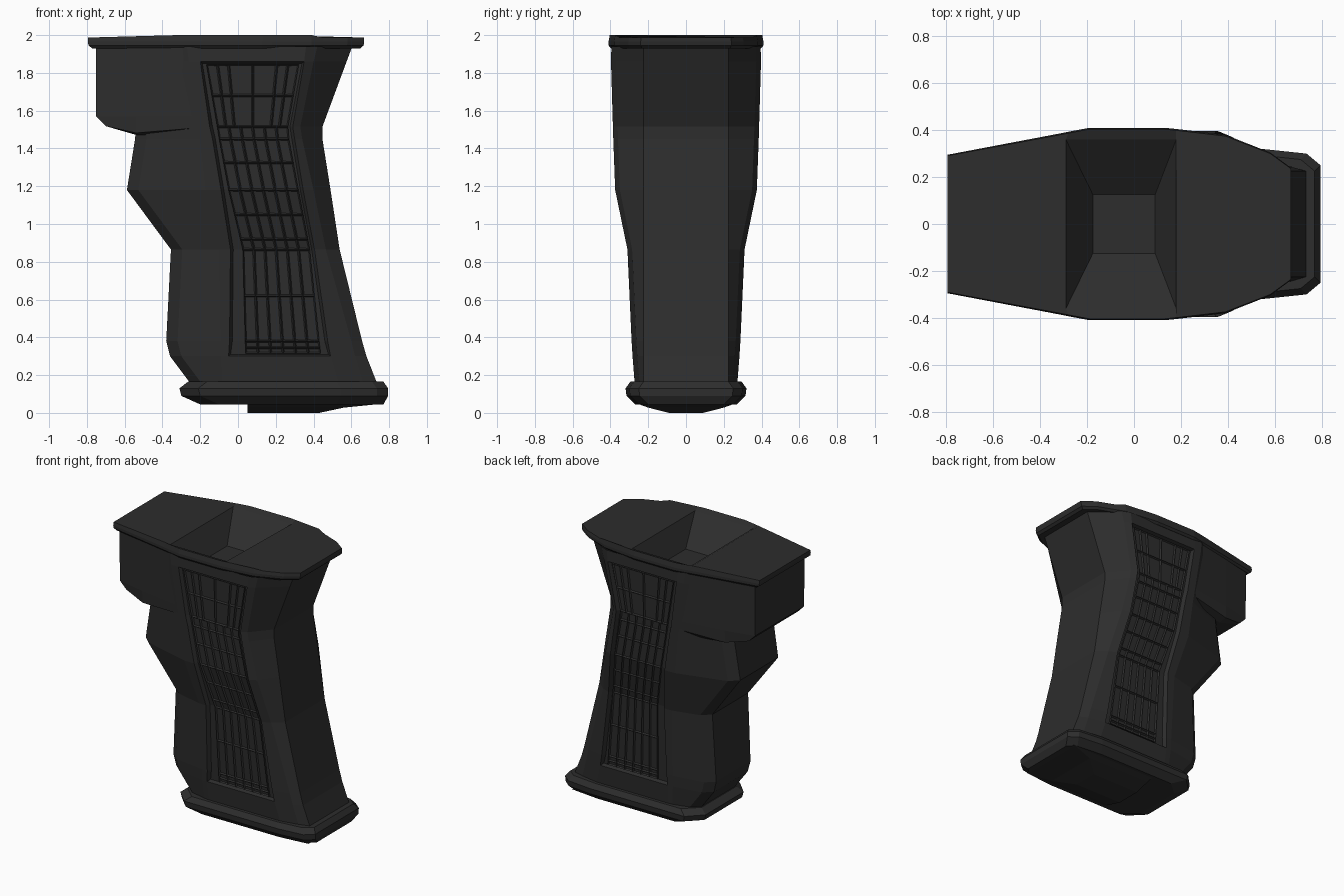
import bpy, bmesh

if "Cube" in bpy.data.objects:
    bpy.data.objects.remove(bpy.data.objects["Cube"])

mat = bpy.data.materials.new("matte black polymer")
mat.diffuse_color = (0.026, 0.026, 0.026, 1)
mat.use_nodes = True
mat.node_tree.nodes["Principled BSDF"].inputs["Base Color"].default_value = mat.diffuse_color


def finish(bm, name, fix=True):
    if fix:
        bmesh.ops.recalc_face_normals(bm, faces=bm.faces[:])
    me = bpy.data.meshes.new(name)
    bm.to_mesh(me)
    bm.free()
    me.materials.append(mat)
    ob = bpy.data.objects.new(name, me)
    bpy.context.collection.objects.link(ob)
    return ob


def full(half):
    """Close a half outline (+y side, front to back) by mirroring it in y."""
    return half + [(x, -y, z) for x, y, z in reversed(half)]


def loft(rings, bottom=True, top=True):
    """Skin rings listed from top to bottom."""
    bm = bmesh.new()
    vs = [[bm.verts.new(p) for p in full(r)] for r in rings]
    n = len(vs[0])
    bands = [[bm.faces.new((a[i], a[(i + 1) % n], b[(i + 1) % n], b[i])) for i in range(n)]
             for a, b in zip(vs, vs[1:])]
    if top:
        bm.faces.new(vs[0])
    if bottom:
        bm.faces.new(vs[-1])
    return bm, vs, bands


def sink(faces, depth):
    """Push faces towards the centre plane y = 0."""
    for v in {v for f in faces for v in f.verts}:
        v.co.y -= depth if v.co.y > 0 else -depth


# Grip body levels: z, front x, front half width, crease x, panel front x,
# panel back x, rear chamfer x, back x, half width
LEVELS = [
    (1.94, -.54, .27, -.27, -.21, .36, .42, .605, .395),
    (1.86, -.54, .27, -.26, -.20, .35, .40, .575, .397),
    (1.515, -.54, .27, -.21, -.15, .29, .33, .447, .387),
    (1.45, -.545, .27, -.20, -.135, .30, .34, .447, .385),
    (1.18, -.588, .265, -.17, -.09, .345, .40, .49, .375),
    (.865, -.355, .25, -.10, -.04, .405, .465, .538, .31),
    (.38, -.38, .24, -.09, -.045, .475, .60, .657, .288),
    (.30, -.36, .235, -.09, -.05, .49, .62, .68, .283),
    (.16, -.255, .23, -.08, -.04, .53, .66, .735, .272),
]
rings = []
for z, xf, wf, x1, x2, x3, x4, xb, w in LEVELS:
    rings.append([(xf, wf * .82, z), (xf + .06, wf + .01, z), (x1, w - .003, z), (x2, w, z),
                  (x3, w, z), (x4, w - .025, z), (xb, .225, z)])
bm, vs, bands = loft(rings)
bmesh.ops.recalc_face_normals(bm, faces=bm.faces[:])
# recessed side panels
panel = [band[i] for band in bands[1:7] for i in (3, 9)]
bmesh.ops.inset_region(bm, faces=panel, thickness=.015, depth=0)
sink(panel, .026)
# open the top so the cap's well can reach down
lid = [f for f in bm.faces if all(v.co.z > 1.93 for v in f.verts)]
bmesh.ops.delete(bm, geom=lid, context="FACES_ONLY")
finish(bm, "grip_body", fix=False)


# Textured side panels: rows of slots following the grip
EDGE = [(1.86, -.17, .325, .397), (1.515, -.11, .265, .387), (1.45, -.10, .27, .385),
        (1.18, -.05, .32, .375), (.865, .025, .38, .31), (.38, .038, .43, .288),
        (.30, .04, .44, .283)]


def on_panel(u, z):
    for a, b in zip(EDGE, EDGE[1:]):
        if z >= b[0] - 1e-6:
            t = (a[0] - z) / (a[0] - b[0])
            l, r, w = (a[k] + (b[k] - a[k]) * t for k in (1, 2, 3))
            return (l + (r - l) * u, -(w - .011), z)


ROWS = [1.845, 1.68, 1.515, 1.45, 1.325, 1.18, 1.05, .92, .865, .62, .38, .345, .315]
WIDE = [0, .12, .24, .5, .76, .88, 1]
EVEN = [i / 6 for i in range(7)]
bm = bmesh.new()
for k, (zh, zl) in enumerate(zip(ROWS, ROWS[1:])):
    cols = WIDE if k < 2 else EVEN
    for ul, ur in zip(cols, cols[1:]):
        bm.faces.new([bm.verts.new(on_panel(u, z))
                      for u, z in ((ul, zl), (ur, zl), (ur, zh), (ul, zh))])
bmesh.ops.remove_doubles(bm, verts=bm.verts[:], dist=.0005)
cells = bm.faces[:]
bmesh.ops.inset_individual(bm, faces=cells, thickness=.010, depth=0)
sink(cells, .011)
rim = [e for e in bm.edges if e.is_boundary]
skirt = bmesh.ops.extrude_edge_only(bm, edges=rim)["geom"]
bmesh.ops.translate(bm, vec=(0, .018, 0), verts=[g for g in skirt if isinstance(g, bmesh.types.BMVert)])
ob = finish(bm, "side_texture_panels", fix=False)
mod = ob.modifiers.new("mirror", "MIRROR")
mod.use_axis = (False, True, False)
mod.use_mirror_merge = False

# Front block under the cap
bm, _, _ = loft([
    [(-.752, .285, 1.94), (-.54, .332, 1.94), (-.24, .39, 1.94)],
    [(-.752, .28, 1.57), (-.54, .328, 1.57), (-.20, .383, 1.57)],
    [(-.70, .28, 1.518), (-.54, .323, 1.482), (-.20, .380, 1.51)],
    [(-.69, .255, 1.515), (-.54, .26, 1.472), (-.22, .33, 1.46)],
])
bm.faces.ensure_lookup_table()
bmesh.ops.recalc_face_normals(bm, faces=bm.faces[:])
# remove the hidden lid and the inner back wall
hidden = [f for f in bm.faces if all(v.co.z > 1.93 for v in f.verts)
          or all(v.co.x > -.25 for v in f.verts)]
bmesh.ops.delete(bm, geom=hidden, context="FACES_ONLY")
finish(bm, "front_block", fix=False)

# Top cap with a tapered well
PLAN = [(-.795, .295), (-.32, .385), (-.28, .393), (-.19, .41), (.13, .41), (.18, .405),
        (.39, .38), (.45, .356), (.58, .305), (.668, .24)]


def cap_ring(sx, sy, z, lift=0):
    return [(x * sx, y * sy, z + (lift if y > .36 else 0)) for x, y in PLAN]


bm, vs, _ = loft([cap_ring(1, .985, 1.987, .013), cap_ring(1, 1, 1.965), cap_ring(.995, 1, 1.945),
                  cap_ring(.97, .97, 1.93), cap_ring(.8, .91, 1.932)], top=False, bottom=False)
t = vs[0]
n = len(t)
well_rim = [bm.verts.new((x, y, 1.985)) for x, y in ((-.29, .36), (.18, .36), (.18, -.36), (-.29, -.36))]
floor = [bm.verts.new((x, y, 1.82)) for x, y in ((-.175, .125), (.09, .125), (.09, -.125), (-.175, -.125))]
a, b, c, d = well_rim
bm.faces.new(t[:3] + [a, d] + t[n - 3:])              # front deck
bm.faces.new(t[5:n - 5] + [c, b])                     # rear deck
bm.faces.new(t[2:6] + [b, a])                         # side rims
bm.faces.new(t[n - 6:n - 2] + [d, c])
for i in range(4):
    j = (i + 1) % 4
    bm.faces.new((well_rim[i], well_rim[j], floor[j], floor[i]))
bm.faces.new(floor)
bmesh.ops.recalc_face_normals(bm, faces=bm.faces[:])
finish(bm, "top_cap", fix=False)


# Base plate with a shallow bulge below
def plate(xa, xb, h, z):
    return [(xa, h * .68, z), (xa + .1, h, z), (xb - .25, h, z), (xb - .06, h - .02, z), (xb, h - .07, z)]


bm, _, _ = loft([plate(-.265, .77, .295, .165), plate(-.31, .795, .32, .13),
                 plate(-.30, .795, .315, .09), plate(-.20, .77, .27, .045)])
finish(bm, "base_plate")
bm, _, _ = loft([[(.05, .25, .046), (.74, .25, .046)], [(.05, .20, .030), (.56, .20, .028)],
                 [(.05, .09, 0), (.43, .09, 0)]])
finish(bm, "base_bulge")
